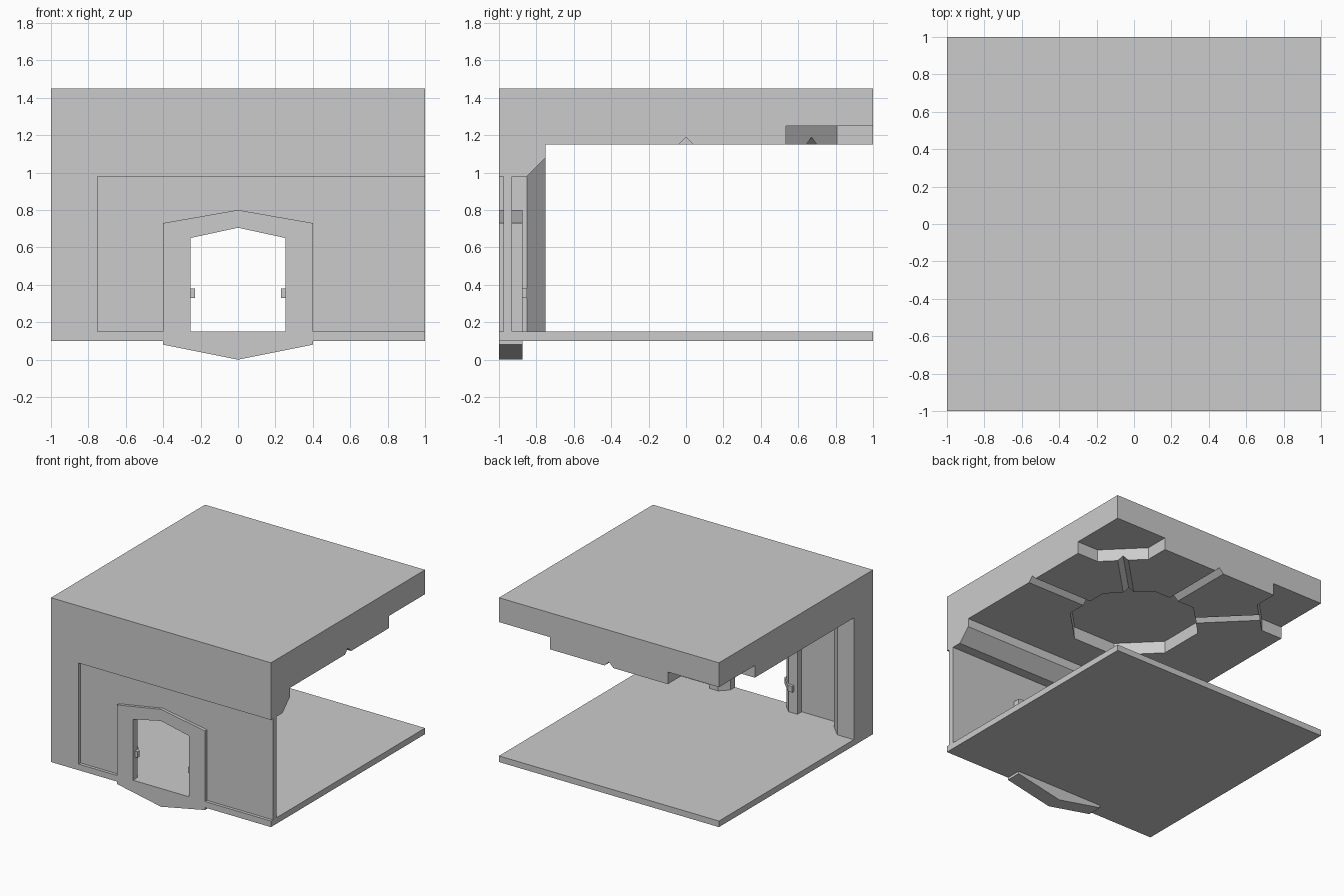
import bpy, bmesh
from math import sin, cos, pi, radians

if "Cube" in bpy.data.objects:
    bpy.data.objects.remove(bpy.data.objects["Cube"])


def loft(name, rings):
    """Closed solid skinned through matching rings of 3D points."""
    bm = bmesh.new()
    vs = [[bm.verts.new(p) for p in r] for r in rings]
    n = len(vs[0])
    bm.faces.new(vs[0])
    bm.faces.new(vs[-1])
    for a, b in zip(vs, vs[1:]):
        for i in range(n):
            j = (i + 1) % n
            bm.faces.new((a[i], a[j], b[j], b[i]))
    bmesh.ops.recalc_face_normals(bm, faces=bm.faces)
    me = bpy.data.meshes.new(name)
    bm.to_mesh(me)
    bm.free()
    ob = bpy.data.objects.new(name, me)
    bpy.context.collection.objects.link(ob)
    return ob


def box(name, x0, x1, y0, y1, z0, z1):
    return loft(name, [[(x0, y0, z), (x1, y0, z), (x1, y1, z), (x0, y1, z)] for z in (z0, z1)])


def cut(target, cutter, keep=False):
    """Subtract the cutter and apply."""
    m = target.modifiers.new("cut", 'BOOLEAN')
    m.operation = 'DIFFERENCE'
    m.solver = 'EXACT'
    m.object = cutter
    bpy.context.view_layer.objects.active = target
    bpy.ops.object.modifier_apply(modifier=m.name)
    if not keep:
        bpy.data.objects.remove(cutter)


def octagon(cx, cy, z, apothem=0.465):
    r = apothem / cos(pi / 8)
    return [(cx + r * cos(pi / 8 + k * pi / 4), cy + r * sin(pi / 8 + k * pi / 4), z) for k in range(8)]


def house(y, w, base, eave, apex):
    return [(-w, y, base), (w, y, base), (w, y, eave), (0, y, apex), (-w, y, eave)]


# floor slab
box("floor", -1, 1, -1, 1, 0.10, 0.15)

# wall and ceiling as one L profile
L = [(-1, .15), (-.75, .15), (-.75, 1.15), (1, 1.15), (1, 1.45), (-1, 1.45)]
shell = loft("wall_and_ceiling", [[(x, y, z) for y, z in L] for x in (-1, 1)])

# outer wall panel and chamfered inner bay
cut(shell, box("outer_cut", -.75, 1.1, -1.1, -.975, .05, .98))
cut(shell, loft("bay_cut", [
    [(l, y, .05), (1.1, y, .05), (1.1, y, t), (l, y, t)]
    for y, l, t in ((-.93, -.75, .98), (-.85, -.75, .98), (-.70, -.90, 1.13))]))

# octagonal ceiling recesses: centre and two back corners
for cx, cy in ((0, 0), (1, 1), (-1, 1)):
    cut(shell, loft("recess_cut", [octagon(cx, cy, 1.1), octagon(cx, cy, 1.25)]))

# V grooves running out from the centre recess
for deg in (0, 45, 90, 135):
    c, s = cos(radians(deg)), sin(radians(deg))
    cut(shell, loft("groove_cut", [
        [(r * c - w * s, r * s + w * c, z) for w, z in ((-.05, 1.14), (.05, 1.14), (0, 1.19))]
        for r in (.3, 1.1)]))

# doorway frame, opening widened by a chamfer at the back
outline = [(0, 0), (.4, .08), (.4, .73), (0, .80), (-.4, .73), (-.4, .08)]
frame = loft("door_frame", [[(x, y, z) for x, z in outline] for y in (-1, -.875)])
door = loft("door_cut", [house(-1.1, .255, .15, .65, .705), house(-.94, .255, .15, .65, .705),
                         house(-.86, .335, .15, .715, .785)])
cut(frame, door, keep=True)
# deeper copy so the thin panel is opened down to its foot
for v in door.data.vertices:
    if v.co.z < .2:
        v.co.z = .10
cut(shell, door)

# small brackets wrapped round each door jamb
plan = [(.23, -.975), (.23, -.95), (.33, -.85), (.37, -.85), (.37, -.90), (.29, -.975)]
for side, name in ((-1, "bracket_left"), (1, "bracket_right")):
    loft(name, [[(side * x, y, z) for x, y in plan] for z in (.33, .38)])
